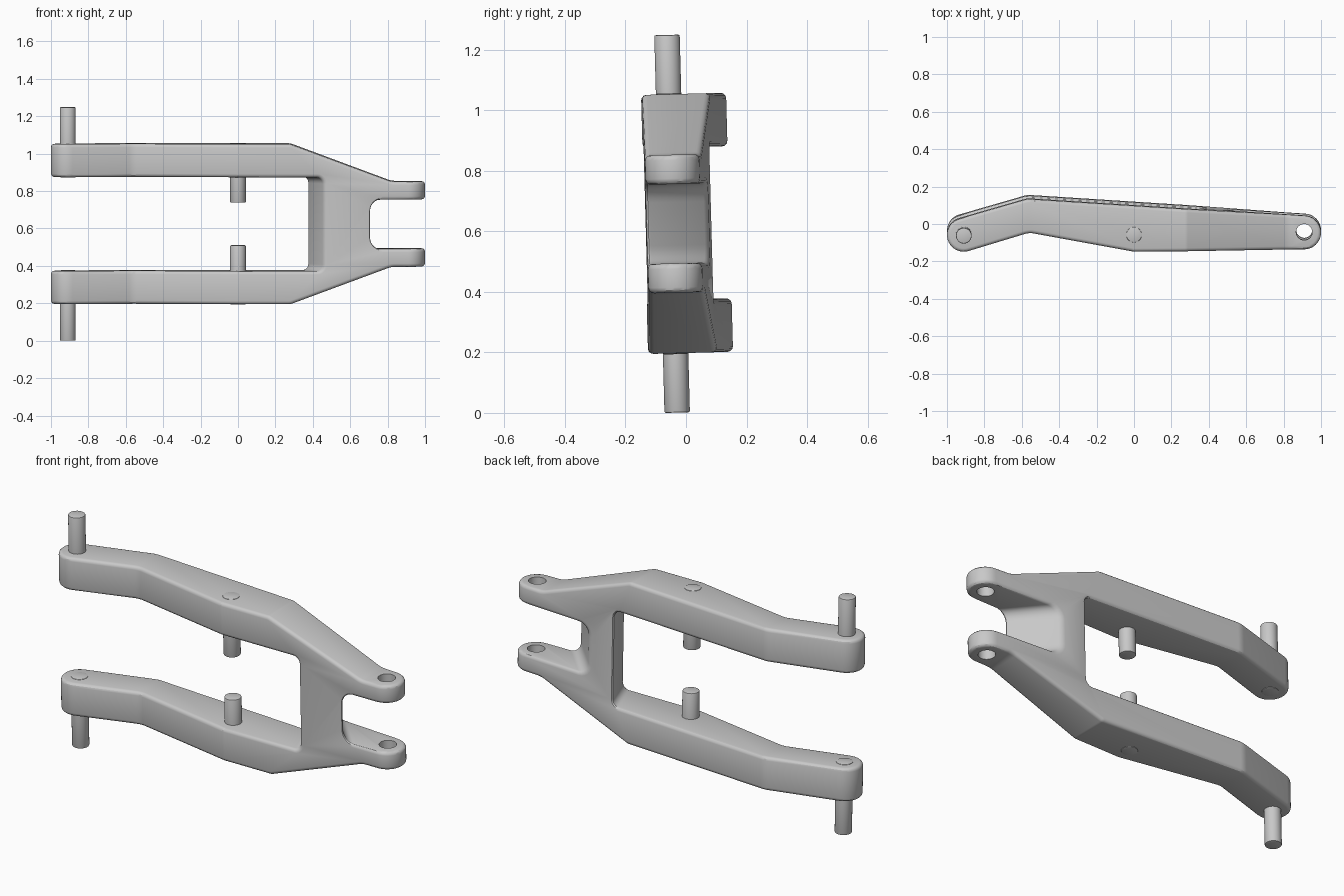
import bpy, bmesh, math
from mathutils import Vector, Matrix

cube = bpy.data.objects.get("Cube")
if cube:
    bpy.data.objects.remove(cube, do_unlink=True)

# The whole part leans slightly about the x axis
PLACE = Matrix.Translation((0, 0, 0.626)) @ Matrix.Rotation(0.027, 4, 'X')

steel = bpy.data.materials.new("grey_metal")
steel.use_nodes = True
GREY = (0.58, 0.58, 0.58, 1)
steel.diffuse_color = GREY
steel.node_tree.nodes["Principled BSDF"].inputs["Base Color"].default_value = GREY


def round_poly(corners, steps=6):
    """Polygon of (u, v, radius) corners with filleted corners."""
    out = []
    for i, (u, v, r) in enumerate(corners):
        p = Vector((u, v))
        if r == 0:
            out.append(p)
            continue
        a = (Vector(corners[i - 1][:2]) - p).normalized()
        b = (Vector(corners[(i + 1) % len(corners)][:2]) - p).normalized()
        half = a.angle(b) / 2
        centre = p + (a + b).normalized() * (r / math.sin(half))
        start = p + a * (r / math.tan(half)) - centre
        end = p + b * (r / math.tan(half)) - centre
        a0 = math.atan2(start.y, start.x)
        turn = math.remainder(math.atan2(end.y, end.x) - a0, math.tau)
        for k in range(steps + 1):
            t = a0 + turn * k / steps
            out.append(centre + Vector((math.cos(t), math.sin(t))) * r)
    return out


def arc(cx, cy, r, a0, a1, n=20):
    return [(cx + r * math.cos(math.radians(a0 + (a1 - a0) * k / n)),
             cy + r * math.sin(math.radians(a0 + (a1 - a0) * k / n)), 0)
            for k in range(n + 1)]


def prism(name, points, axis, depth, shear=0):
    """Extrude an outline along y or z, with optional shear of x over y."""
    bm = bmesh.new()
    rings = []
    for d in (-depth, depth):
        ring = []
        for u, v in points:
            co = (u, v, d) if axis == 'z' else (u + shear * (d + 0.137), d, v)
            ring.append(bm.verts.new(co))
        rings.append(ring)
    n = len(points)
    for ring in rings:
        bm.faces.new(ring)
    for i in range(n):
        j = (i + 1) % n
        bm.faces.new((rings[0][i], rings[0][j], rings[1][j], rings[1][i]))
    bmesh.ops.recalc_face_normals(bm, faces=bm.faces)
    return finish(name, bm)


def finish(name, bm):
    me = bpy.data.meshes.new(name)
    bm.to_mesh(me)
    bm.free()
    me.materials.append(steel)
    ob = bpy.data.objects.new(name, me)
    bpy.context.collection.objects.link(ob)
    return ob


def bake(ob):
    bpy.context.view_layer.update()
    graph = bpy.context.evaluated_depsgraph_get()
    me = bpy.data.meshes.new_from_object(ob.evaluated_get(graph))
    ob.modifiers.clear()
    ob.data = me


def combine(ob, cutter, operation):
    mod = ob.modifiers.new("cut", 'BOOLEAN')
    mod.object, mod.operation, mod.solver = cutter, operation, 'EXACT'
    bake(ob)
    bpy.data.objects.remove(cutter, do_unlink=True)


def smooth(ob):
    bpy.ops.object.select_all(action='DESELECT')
    ob.select_set(True)
    bpy.context.view_layer.objects.active = ob
    bpy.ops.object.shade_smooth_by_angle(angle=math.radians(30))


def cylinder(name, x, y, r, z0, z1, bevel=0.0):
    bm = bmesh.new()
    bmesh.ops.create_cone(bm, cap_ends=True, segments=40, radius1=r, radius2=r,
                          depth=z1 - z0,
                          matrix=Matrix.Translation((x, y, (z0 + z1) / 2)))
    if bevel:
        rims = [e for e in bm.edges if abs(e.verts[0].co.z - e.verts[1].co.z) < 1e-5]
        bmesh.ops.bevel(bm, geom=rims, offset=bevel, segments=2, profile=0.5,
                        affect='EDGES')
    return finish(name, bm)


# Bent arm profile seen from above, with round ends
side = arc(-0.91, -0.047, 0.09, 105, 287)
side += [(-0.56, -0.035, 0.1), (0.0, -0.137, 0.1)]
side += arc(0.91, -0.04, 0.09, 270, 446.5)
side += [(-0.57, 0.145, 0.12)]
frame = prism("swing_arm", round_poly(side), 'z', 0.6)

# Tapered outline seen from the front
upper = [(1.2, 0.228, 0), (0.82, 0.228, 0.12), (0.28, 0.428, 0.05), (-1.2, 0.428, 0)]
lower = [(x, -z, r) for x, z, r in reversed(upper)]
combine(frame, prism("outline", round_poly(upper + lower), 'y', 0.5), 'INTERSECT')

# Opening between the arms and gap between the fork ends, both with slanted walls
opening = [(-2, 0.251, 0), (0.46, 0.251, 0.035), (0.46, -0.251, 0.035), (-2, -0.251, 0)]
combine(frame, prism("opening", round_poly(opening), 'y', 0.4, -0.405), 'DIFFERENCE')
gap = [(2, 0.131, 0), (0.72, 0.131, 0.06), (0.72, -0.131, 0.06), (2, -0.131, 0)]
combine(frame, prism("gap", round_poly(gap), 'y', 0.4, -0.946), 'DIFFERENCE')

# Soft edges, then the sharp fork holes
soft = frame.modifiers.new("soft", 'BEVEL')
soft.width, soft.segments, soft.use_clamp_overlap = 0.018, 3, False
soft.limit_method, soft.angle_limit = 'ANGLE', math.radians(35)
bake(frame)
combine(frame, cylinder("hole", 0.91, -0.037, 0.043, -0.6, 0.6), 'DIFFERENCE')
parts = [frame]

# Pivot pins: long ones outside at the arm ends, short ones inside at the middle
for name, s in (("upper", 1), ("lower", -1)):
    for kind, x, a, b in (("outer", -0.91, 0.248, 0.624), ("inner", 0.0, 0.114, 0.431)):
        z0, z1 = sorted((a * s, b * s))
        parts.append(cylinder(f"{name}_{kind}_pin", x, -0.046, 0.042, z0, z1, 0.005))

for ob in parts:
    ob.data.transform(PLACE)
    smooth(ob)
